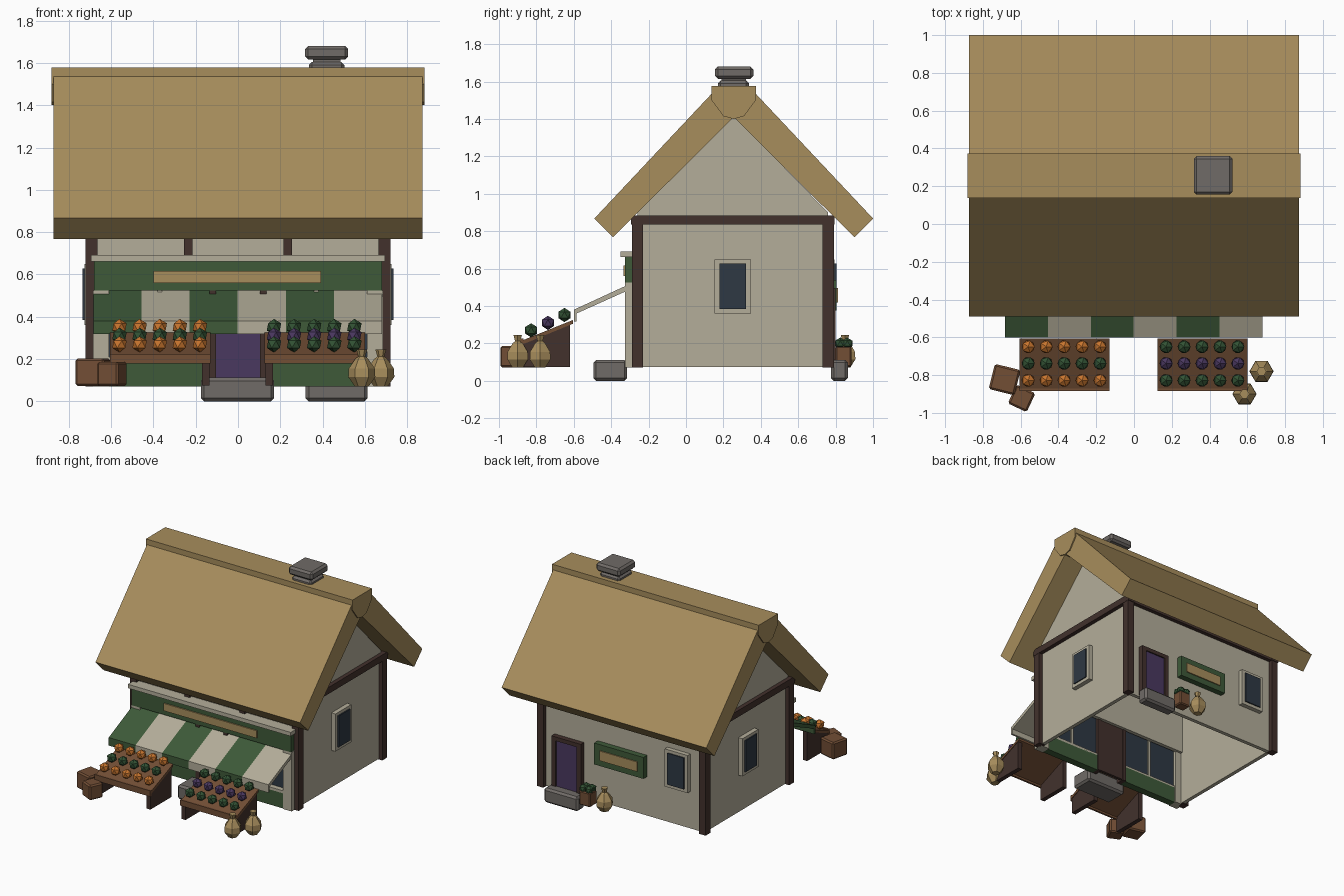
import bpy, bmesh, math
from mathutils import Matrix

if "Cube" in bpy.data.objects:
    bpy.data.objects.remove(bpy.data.objects["Cube"])


def mat(name, r, g, b):
    m = bpy.data.materials.new(name)
    lin = [((c / 255 + 0.055) / 1.055) ** 2.4 for c in (r, g, b)]
    m.diffuse_color = (*lin, 1)
    m.use_nodes = True
    m.node_tree.nodes["Principled BSDF"].inputs["Base Color"].default_value = m.diffuse_color
    return m


STRAW = mat("straw", 167, 141, 92)
CREAM = mat("cream_plaster", 180, 174, 154)
GREEN = mat("green_paint", 62, 90, 57)
DARK = mat("dark_timber", 66, 49, 44)
BROWN = mat("brown_wood", 114, 78, 53)
STONE = mat("grey_stone", 112, 107, 103)
PURPLE = mat("purple_paint", 74, 56, 96)
ORANGE = mat("orange_fruit", 200, 117, 46)
GLASS = mat("dark_glass", 46, 56, 67)
LEAF = mat("leaf_green", 50, 82, 52)


def finish(name, bm, material):
    bmesh.ops.recalc_face_normals(bm, faces=bm.faces)
    me = bpy.data.meshes.new(name)
    bm.to_mesh(me)
    bm.free()
    me.materials.append(material)
    ob = bpy.data.objects.new(name, me)
    bpy.context.collection.objects.link(ob)
    return ob


def box(name, x, y, z, material, bevel=0, turn=0):
    """Box from (min, max) ranges, optionally bevelled and turned about z."""
    bm = bmesh.new()
    bmesh.ops.create_cube(bm, size=1)
    bmesh.ops.scale(bm, vec=(x[1] - x[0], y[1] - y[0], z[1] - z[0]), verts=bm.verts)
    if bevel:
        bmesh.ops.bevel(bm, geom=bm.edges[:], offset=bevel, segments=1, affect='EDGES')
    bmesh.ops.rotate(bm, matrix=Matrix.Rotation(math.radians(turn), 3, 'Z'), verts=bm.verts)
    bmesh.ops.translate(bm, vec=(sum(x) / 2, sum(y) / 2, sum(z) / 2), verts=bm.verts)
    return finish(name, bm, material)


def prism(name, x0, x1, profile, material):
    """Side profile of (y, z) points extruded along x."""
    bm = bmesh.new()
    f = bm.faces.new([bm.verts.new((x0, y, z)) for y, z in profile])
    ext = bmesh.ops.extrude_face_region(bm, geom=[f])
    verts = [v for v in ext["geom"] if isinstance(v, bmesh.types.BMVert)]
    bmesh.ops.translate(bm, vec=(x1 - x0, 0, 0), verts=verts)
    return finish(name, bm, material)


def balls(name, places, radius, material):
    """Faceted produce."""
    bm = bmesh.new()
    for p in places:
        bmesh.ops.create_icosphere(bm, subdivisions=1, radius=radius, matrix=Matrix.Translation(p))
    return finish(name, bm, material)


def sack(name, x, y):
    """Tied sack, a six-sided turned profile."""
    bm = bmesh.new()
    rings = []
    for r, z in ((.032, .07), (.064, .115), (.062, .155), (.03, .202), (.016, .212), (.026, .245)):
        rings.append([bm.verts.new((x + r * math.cos(k * math.pi / 3), y + r * math.sin(k * math.pi / 3), z))
                      for k in range(6)])
    for a, b in zip(rings, rings[1:]):
        for k in range(6):
            bm.faces.new((a[k], a[(k + 1) % 6], b[(k + 1) % 6], b[k]))
    bm.faces.new(rings[0])
    bm.faces.new(rings[-1])
    return finish(name, bm, STRAW)


CY = 0.25  # depth of the ridge line

# Walls: gabled ends, full back, upper front; open underneath
for s, side in ((-1, "left"), (1, "right")):
    prism(side + "_gable_wall", s * .66, s * .69,
          [(-.26, .075), (.76, .075), (.76, .90), (CY, 1.42), (-.26, .90)], CREAM)
box("back_wall", (-.66, .66), (.73, .76), (.075, .89), CREAM)
box("upper_front_wall", (-.66, .66), (-.26, -.23), (.5, .89), CREAM)

# Timber frame
for sx, side in ((-1, "left"), (1, "right")):
    for y, end in ((-.26, "front"), (.76, "back")):
        x = sx * .692
        box(f"{end}_{side}_post", (x - .028, x + .028), (y - .03, y + .03), (.07, .885), DARK)
    box(side + "_top_beam", (sx * .692 - .03, sx * .692 + .03), (-.295, .795), (.835, .885), DARK)
    box(side + "_front_stud", (sx * .235 - .021, sx * .235 + .021), (-.285, -.25), (.68, .84), DARK)
for y, end in ((-.26, "front"), (.76, "back")):
    box(end + "_top_beam", (-.67, .67), (y - .03, y + .03), (.835, .885), DARK)

# Thatched roof with ridge cap
for s, side in ((-1, "front"), (1, "back")):
    pts = [(-.745, .868), (-.118, 1.535), (0, 1.535), (0, 1.41), (-.645, .768)]
    prism(side + "_thatch", -.873, .873, [(.255 - s * y, z) for y, z in pts], STRAW)
prism("ridge_cap", -.882, .882,
      [(.255 + y, z) for y, z in ((-.118, 1.577), (.118, 1.577), (.118, 1.50),
                                  (.055, 1.415), (0, 1.40), (-.055, 1.415), (-.118, 1.50))], STRAW)

# Chimney
box("chimney_shaft", (.355, .485), (.19, .32), (1.4, 1.63), STONE)
box("chimney_collar", (.335, .503), (.17, .337), (1.50, 1.605), STONE, .015)
box("chimney_cap", (.317, .521), (.155, .36), (1.615, 1.68), STONE, .015)

# Shopfront
box("shop_ledge", (-.695, .695), (-.35, -.25), (.662, .692), CREAM)
box("shop_fascia", (-.68, .68), (-.325, -.25), (.525, .662), GREEN)
box("shop_sign", (-.4, .392), (-.334, -.325), (.56, .617), STRAW)
for s, side in ((-1, "left"), (1, "right")):
    a, b = sorted((s * .61, s * .685))
    box(side + "_pilaster", (a, b), (-.325, -.25), (.07, .525), CREAM)
    a, b = sorted((s * .135, s * .61))
    box(side + "_shop_base", (a, b), (-.318, -.26), (.07, .195), GREEN)
    box(side + "_shop_window", (a, b), (-.285, -.275), (.195, .525), GLASS)
    box(side + "_shop_sill", (a, b), (-.325, -.26), (.19, .21), CREAM)
    box(side + "_shop_mullion", (s * .37 - .01, s * .37 + .01), (-.3, -.265), (.21, .525), CREAM)
    a, b = sorted((s * .103, s * .135))
    box(side + "_shop_door_jamb", (a, b), (-.325, -.25), (.07, .525), DARK)
box("shop_door", (-.103, .103), (-.305, -.275), (.1, .5), PURPLE)
box("shop_door_backing", (-.103, .103), (-.275, -.255), (.075, .525), DARK)
box("front_step", (-.175, .17), (-.495, -.315), (0, .112), STONE, .015)

# Striped awning with hanging valance
for i in range(6):
    x = -.683 + i * .2272
    prism(f"awning_stripe_{i + 1}", x, x + .2272,
          [(-.285, .525), (-.6, .38), (-.6, .318), (-.585, .318), (-.585, .36), (-.285, .495)],
          CREAM if i % 2 else GREEN)

# Side windows
for s, side in ((-1, "left"), (1, "right")):
    a, b = sorted((s * .67, s * .725))
    box(side + "_window_frame", (a, b), (.153, .347), (.36, .65), CREAM)
    a, b = sorted((s * .725, s * .734))
    box(side + "_window_glass", (a, b), (.18, .32), (.385, .627), GLASS)

# Back door, window, sign and step
box("back_window_frame", (-.57, -.375), (.75, .795), (.36, .65), CREAM)
box("back_window_glass", (-.543, -.402), (.795, .804), (.385, .627), GLASS)
box("back_sign_board", (-.2, .22), (.755, .805), (.375, .54), GREEN)
box("back_sign_plate", (-.15, .17), (.805, .813), (.42, .495), STRAW)
for x in (.355, .57):
    box("back_door_jamb", (x - .018, x + .018), (.75, .80), (.09, .49), DARK)
box("back_door_lintel", (.337, .588), (.75, .80), (.465, .495), DARK)
box("back_door", (.373, .552), (.75, .79), (.1, .465), PURPLE)
box("back_step", (.32, .612), (.775, .865), (0, .112), STONE, .015)

# Produce stands with sloped trays
for x0, side, colours in ((-.605, "left", (ORANGE, LEAF, ORANGE)),
                          (.125, "right", (LEAF, PURPLE, LEAF))):
    x1 = x0 + .475
    prism(side + "_stand_tray", x0, x1, [(-.885, .19), (-.605, .305), (-.605, .325), (-.885, .212)], BROWN)
    prism(side + "_stand_front_lip", x0, x1, [(-.885, .18), (-.87, .18), (-.87, .225), (-.885, .225)], BROWN)
    for k, x in enumerate((x0 + .005, x1 - .04)):
        prism(f"{side}_stand_leg_{k + 1}", x, x + .035,
              [(-.875, .075), (-.62, .075), (-.62, .302), (-.875, .2)], DARK)
    for (y, z), c, row in zip(((-.65, .352), (-.738, .31), (-.828, .27)), colours, ("back", "middle", "front")):
        balls(f"{side}_{row}_produce", [(x0 + .045 + i * .095, y, z) for i in range(5)], .038, c)

# Crates and sacks
box("large_crate", (-.755, -.615), (-.892, -.755), (.072, .203), BROWN, .01, -14)
box("small_crate", (-.65, -.54), (-.978, -.868), (.072, .187), BROWN, .01, -25)
sack("side_sack", .675, -.78)
sack("front_sack", .585, -.90)
box("back_crate", (.2, .295), (.80, .885), (.075, .185), BROWN, .008)
balls("back_greens", [(.222, .825, .2), (.272, .825, .2), (.222, .862, .2), (.272, .862, .2)], .032, LEAF)
sack("back_sack", .1, .85)
